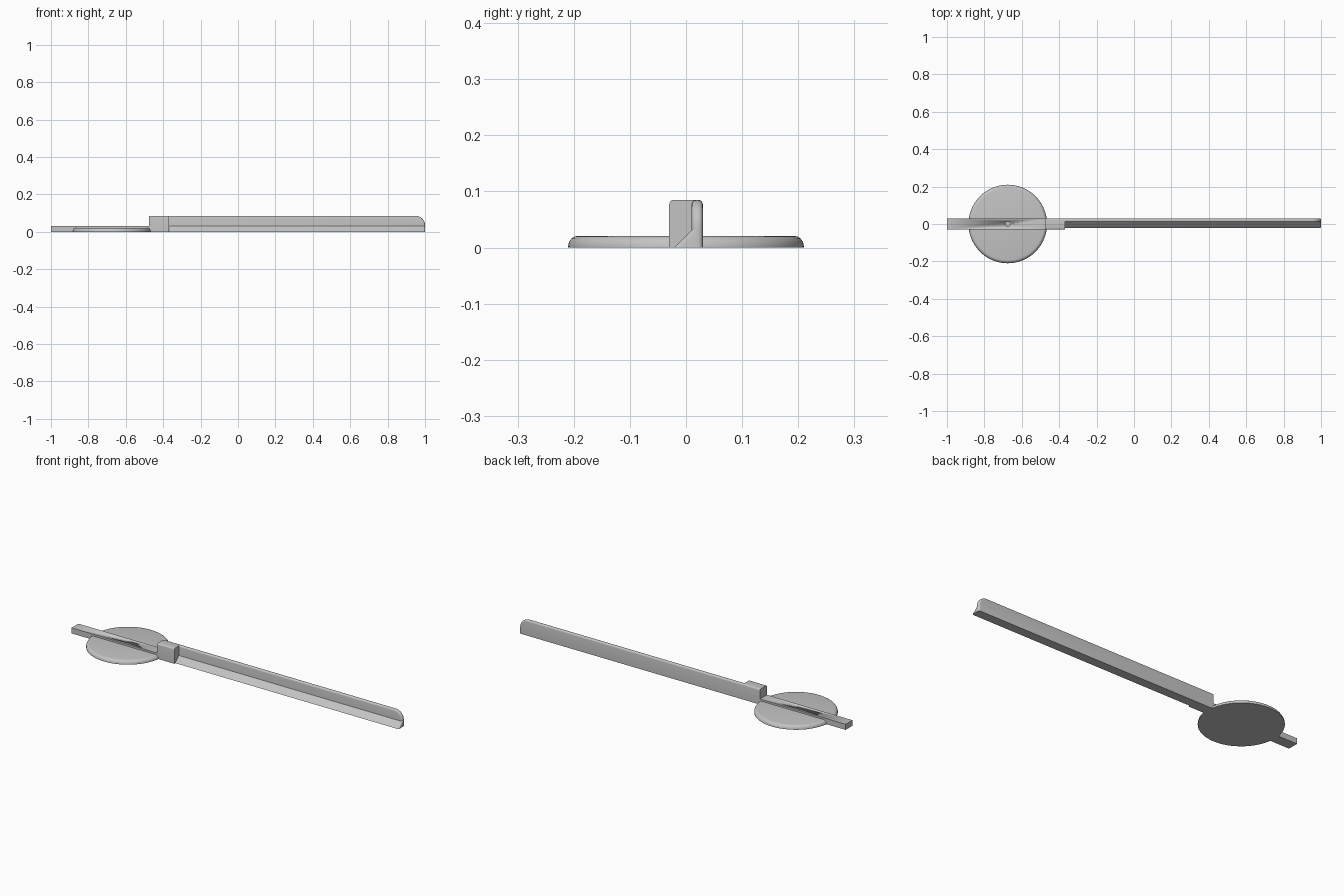
import bpy, bmesh, math
from mathutils import Vector

if "Cube" in bpy.data.objects:
    bpy.data.objects.remove(bpy.data.objects["Cube"])

grey = bpy.data.materials.new("plain grey")
grey.diffuse_color = (0.55, 0.55, 0.55, 1)
grey.use_nodes = True
grey.node_tree.nodes["Principled BSDF"].inputs["Base Color"].default_value = grey.diffuse_color


def prism(name, points, offset, bevel=0.0, pick=None, segments=4):
    """Extrude a flat outline by offset, then round the edges chosen by pick."""
    bm = bmesh.new()
    face = bm.faces.new([bm.verts.new(p) for p in points])
    ext = bmesh.ops.extrude_face_region(bm, geom=[face], use_keep_orig=True)
    moved = [v for v in ext["geom"] if isinstance(v, bmesh.types.BMVert)]
    bmesh.ops.translate(bm, verts=moved, vec=Vector(offset))
    bmesh.ops.recalc_face_normals(bm, faces=bm.faces)
    if pick:
        edges = [e for e in bm.edges if pick(e.verts[0].co, e.verts[1].co)]
        bmesh.ops.bevel(bm, geom=edges, offset=bevel, segments=segments,
                        profile=0.5, affect='EDGES', clamp_overlap=True)
    mesh = bpy.data.meshes.new(name)
    bm.to_mesh(mesh)
    bm.free()
    mesh.materials.append(grey)
    obj = bpy.data.objects.new(name, mesh)
    bpy.context.collection.objects.link(obj)
    bpy.ops.object.select_all(action='DESELECT')
    obj.select_set(True)
    bpy.context.view_layer.objects.active = obj
    bpy.ops.object.shade_smooth_by_angle(angle=math.radians(35))
    return obj


def circle(x, r, z, n):
    return [(x + r * math.cos(2 * math.pi * i / n),
             r * math.sin(2 * math.pi * i / n), z) for i in range(n)]


def box_outline(x, y0, y1, z0, z1):
    return [(x, y0, z0), (x, y1, z0), (x, y1, z1), (x, y0, z1)]


HUB, JOIN, H = -0.675, -0.37, 0.085

# Round base plate with a rounded upper rim
prism("base_disc", circle(HUB, 0.21, 0, 96), (0, 0, 0.021), 0.018,
      lambda a, b: min(a.z, b.z) > 0.02)

# Flat handle bar with a shallow pivot hole
bar = prism("handle_bar", box_outline(-1, -0.03, 0.03, 0, 0.031), (0.53, 0, 0))
cutter = prism("pivot_hole_cutter", circle(HUB, 0.014, 0.023, 24), (0, 0, 0.03))
cutter.hide_render = True
cutter.hide_viewport = True
cut = bar.modifiers.new("pivot_hole", 'BOOLEAN')
cut.operation = 'DIFFERENCE'
cut.object = cutter

# Raised block joining the handle to the long rail
prism("joint_block", box_outline(-0.475, -0.03, 0.03, 0, H), (-0.475 * -1 + JOIN, 0, 0),
      0.008, lambda a, b: min(a.z, b.z) > H - 0.001 and abs(a.x - b.x) > 0.05)

# Upright rail wall with a rounded far corner and softened edges
R = 0.05
wall = [(JOIN, 0.01, 0), (1, 0.01, 0)]
wall += [(1 - R + R * math.cos(t * math.pi / 16), 0.01,
          H - R + R * math.sin(t * math.pi / 16)) for t in range(9)]
wall += [(JOIN, 0.01, H)]
prism("rail_wall", wall, (0, 0.02, 0), 0.008,
      lambda a, b: abs(a.y - b.y) < 0.001 and max(a.z, b.z) > 0.001
      and max(a.x, b.x) > JOIN + 0.01)

# Sloped ledge along the foot of the rail
prism("sloped_ledge", [(JOIN, -0.021, 0), (JOIN, 0.018, 0), (JOIN, 0.018, 0.039)],
      (1 - JOIN, 0, 0), 0.006,
      lambda a, b: min(a.x, b.x) > 0.9 and abs(a.y - b.y) > 0.01
      and abs(a.z - b.z) > 0.01)
